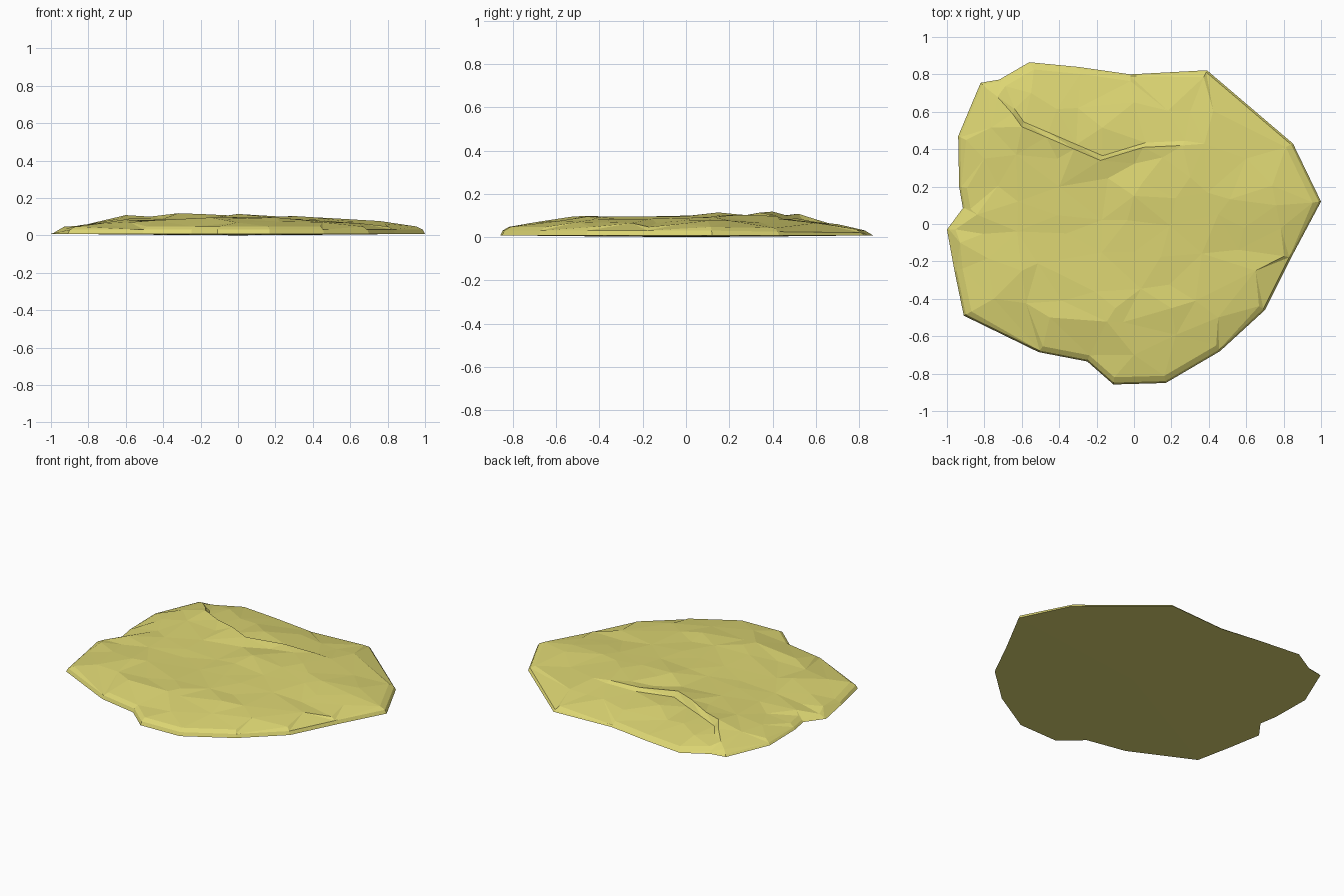
import bpy, bmesh, math, random
from mathutils import Vector
from mathutils.geometry import delaunay_2d_cdt, intersect_point_line

if "Cube" in bpy.data.objects:
    bpy.data.objects.remove(bpy.data.objects["Cube"])

random.seed(4)

# Outline seen from above: x, y, wall top height
RIM = [(-1.0, -0.03, .012), (-0.96, -0.25, .02), (-0.91, -0.49, .03), (-0.51, -0.685, .03),
       (-0.25, -0.735, .03), (-0.11, -0.858, .03), (0.17, -0.85, .03), (0.46, -0.68, .03),
       (0.70, -0.46, .03), (0.84, -0.18, .03), (1.0, 0.12, .03), (0.85, 0.43, .025),
       (0.39, 0.822, .02), (-0.02, 0.80, .018), (-0.30, 0.84, .015), (-0.56, 0.865, .014),
       (-0.72, 0.772, .02), (-0.82, 0.755, .02), (-0.94, 0.47, .02), (-0.935, 0.20, .02),
       (-0.915, 0.085, .02)]
# Crease across the back: x, y, upper height, lower height
CREASE = [(-0.65, 0.59, .085, .06), (-0.60, 0.52, .108, .07), (-0.47, 0.465, .100, .075),
          (-0.32, 0.40, .118, .075), (-0.18, 0.34, .113, .08), (0.05, 0.41, .102, .082),
          (0.26, 0.42, .097, .085)]
# Heights sampled over the top surface
HILLS = [(-0.93, -0.10, .046), (-0.84, 0.05, .055), (-0.80, 0.35, .06), (-0.63, 0.37, .09),
         (-0.62, 0.12, .078), (-0.40, 0.20, .088), (-0.36, -0.05, .08), (-0.60, -0.25, .085),
         (-0.75, -0.40, .062), (-0.45, -0.50, .08), (-0.10, -0.45, .098), (0.20, -0.45, .096),
         (0.0, -0.70, .068), (0.45, -0.50, .07), (0.65, -0.25, .065), (0.76, 0.10, .076),
         (0.45, 0.05, .09), (0.0, 0.15, .114), (0.0, -0.15, .096), (0.30, 0.25, .103),
         (0.60, 0.35, .066), (0.30, 0.60, .062), (0.0, 0.65, .06), (-0.30, 0.62, .062),
         (-0.55, 0.70, .06), (-0.73, 0.68, .058)]

outline = [Vector(p[:2]) for p in RIM]


def rim_distance(p):
    best = 9
    for i, a in enumerate(outline):
        b = outline[i - 1]
        q, t = intersect_point_line(p, a, b)
        t = max(0, min(1, t))
        best = min(best, (p - a.lerp(b, t)).length)
    return best


def inside(p):
    hit = False
    for i, a in enumerate(outline):
        b = outline[i - 1]
        if (a.y > p.y) != (b.y > p.y) and p.x < (b.x - a.x) * (p.y - a.y) / (b.y - a.y) + a.x:
            hit = not hit
    return hit


shoulder = [(x * .955, y * .955, z + .017) for x, y, z in RIM]
upper = [(x, y, u) for x, y, u, l in CREASE]
lower = [(x + .012, y + .025, l) for x, y, u, l in CREASE]
samples = HILLS + shoulder + upper + lower


def height(p):
    total = weight = 0
    for x, y, z in samples:
        w = 1 / ((p.x - x) ** 2 + (p.y - y) ** 2 + .001) ** 1.6
        total += w * z
        weight += w
    return total / weight


# Known points plus a jittered fill, triangulated inside the outline
points = [((x * .988, y * .988, z)) for x, y, z in RIM] + upper + lower + shoulder + HILLS
n, m = len(RIM), len(CREASE)
step = 0.19
for i in range(-6, 7):
    for j in range(-6, 7):
        p = Vector((i * step + random.uniform(-.06, .06), j * step + random.uniform(-.06, .06)))
        if inside(p) and rim_distance(p) > .11 and \
                min((p - Vector(q[:2])).length for q in points) > .085:
            points.append((p.x, p.y, height(p) + random.uniform(-.005, .005)))
edges = [(i, (i + 1) % n) for i in range(n)]
for s in (n, n + m):
    edges += [(s + i, s + i + 1) for i in range(m - 1)]
co, _, tris, origin, _, _ = delaunay_2d_cdt([Vector(p[:2]) for p in points], edges, [], 1, 1e-5)

bm = bmesh.new()
top = []
for c, src in zip(co, origin):
    top.append(bm.verts.new((c.x, c.y, points[src[0]][2] if src else height(c))))
for t in tris:
    bm.faces.new([top[i] for i in t])
bmesh.ops.join_triangles(bm, faces=bm.faces[:], angle_face_threshold=math.radians(4),
                         angle_shape_threshold=math.radians(60))

# Low side wall and nearly flat underside
bottom = [bm.verts.new((x, y, .008)) for x, y, z in RIM]
ring = [bm.verts.new((x * .45, y * .45, .003)) for x, y, z in RIM]
centre = bm.verts.new((0, 0, 0))
for i in range(n):
    k = (i + 1) % n
    bm.faces.new((bottom[i], bottom[k], top[k], top[i]))
    bm.faces.new((bottom[k], bottom[i], ring[i], ring[k]))
    bm.faces.new((ring[k], ring[i], centre))
bmesh.ops.recalc_face_normals(bm, faces=bm.faces[:])

mesh = bpy.data.meshes.new("flat_slab")
bm.to_mesh(mesh)
bm.free()
slab = bpy.data.objects.new("flat_slab", mesh)
bpy.context.collection.objects.link(slab)
mat = bpy.data.materials.new("yellow")
mat.diffuse_color = (0.72, 0.67, 0.17, 1)
mat.use_nodes = True
mat.node_tree.nodes["Principled BSDF"].inputs["Base Color"].default_value = mat.diffuse_color
mesh.materials.append(mat)
